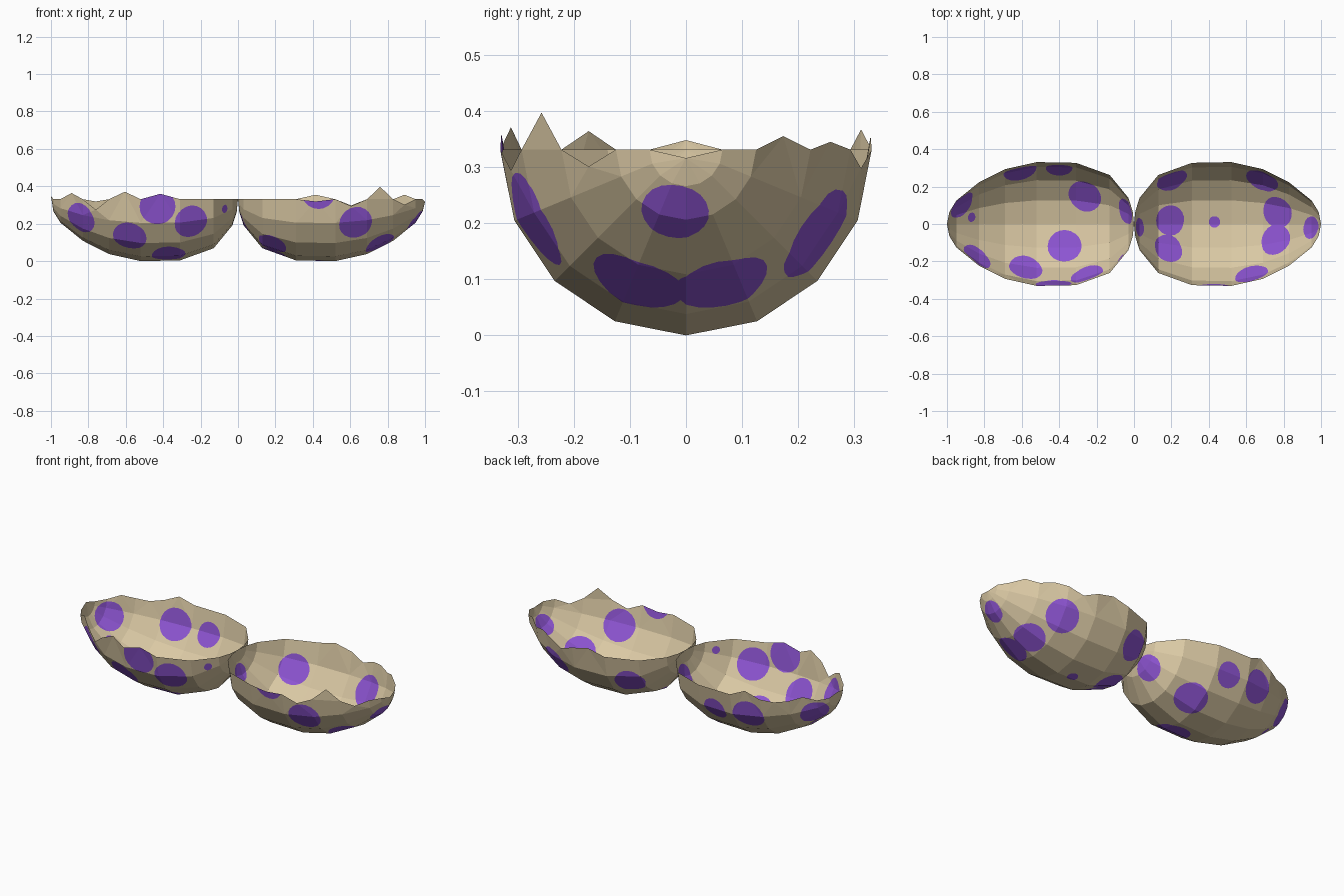
import bpy, bmesh
from math import sin, cos, pi, radians
from mathutils import Vector

cube = bpy.data.objects.get("Cube")
if cube:
    bpy.data.objects.remove(cube)

RIM = 0.331
# Egg outline: distance from blunt tip, radius
PROFILE = [(0, 0), (.007, .068), (.03, .14), (.13, .262), (.31, .327), (.52, .331),
           (.69, .293), (.83, .222), (.95, .125), (.987, .065), (1, 0)]
FIRST_JAG = 4  # outline segment where the broken rim begins
SIDES = 8


def make_material(name, colour):
    mat = bpy.data.materials.new(name)
    mat.use_nodes = True
    mat.diffuse_color = (*colour, 1)
    bsdf = mat.node_tree.nodes["Principled BSDF"]
    bsdf.inputs["Base Color"].default_value = (*colour, 1)
    bsdf.inputs["Roughness"].default_value = 0.8
    return mat


cream = make_material("shell_cream", (.70, .58, .37))
purple = make_material("spot_purple", (.27, .09, .65))


def radius_at(x):
    for (xa, ra), (xb, rb) in zip(PROFILE, PROFILE[1:]):
        if x <= xb:
            return ra + (rb - ra) * (x - xa) / (xb - xa)


def on_shell(x, r, angle):
    return Vector((x, r * sin(angle), RIM - r * cos(angle)))


def paint_spot(bm, x, degrees, size):
    """Cut a round patch out of the faces and colour it."""
    centre = on_shell(x, radius_at(x), radians(degrees))
    normal = Vector(((x - .47) / .25, centre.y / .11, (centre.z - RIM) / .11)).normalized()
    u = normal.orthogonal().normalized()
    v = normal.cross(u)
    inside = [f for f in bm.faces if f.normal.dot(normal) > .1]
    count = 20
    for k in range(count):
        out = u * cos(2 * pi * k / count) + v * sin(2 * pi * k / count)
        edge = centre + out * size
        parts = set(inside)
        for f in inside:
            parts.update(f.edges)
            parts.update(f.verts)
        cut = bmesh.ops.bisect_plane(bm, geom=list(parts), dist=1e-5, plane_co=edge, plane_no=out)
        inside = [f for f in cut["geom"] if isinstance(f, bmesh.types.BMFace)
                  and (f.calc_center_median() - edge).dot(out) < 0]
        if not inside:
            return
    for f in inside:
        f.material_index = 1


def make_shell(name, side, front_jags, back_jags, tip_lift, spots):
    bm = bmesh.new()
    rings = []
    for x, r in PROFILE:
        if r == 0:
            rings.append([bm.verts.new(on_shell(x, 0, 0))] * (SIDES + 1))
        else:
            rings.append([bm.verts.new(on_shell(x, r, pi * (j / SIDES - .5)))
                          for j in range(SIDES + 1)])

    # Broken rim: one raised or lowered point between neighbouring rings
    def rim_points(column, jags):
        points = {}
        for k, lift in enumerate(jags):
            i = FIRST_JAG + k
            mid = (rings[i][column].co + rings[i + 1][column].co) / 2
            points[i] = bm.verts.new(mid + Vector((0, 0, lift)))
        return points

    front, back = rim_points(0, front_jags), rim_points(SIDES, back_jags)
    for i in range(len(rings) - 1):
        a, b = rings[i], rings[i + 1]
        for j in range(SIDES):
            loop = [a[j]]
            if j == 0 and i in front:
                loop.append(front[i])
            loop += [b[j], b[j + 1]]
            if j == SIDES - 1 and i in back:
                loop.append(back[i])
            loop.append(a[j + 1])
            bm.faces.new(list(dict.fromkeys(loop)))
    rings[-1][0].co.z += tip_lift

    # Face outward, then split the uneven rim faces
    bm.normal_update()
    middle = Vector((.47, 0, RIM))
    bmesh.ops.reverse_faces(bm, faces=[
        f for f in bm.faces if f.normal.dot(f.calc_center_median() - middle) < 0])
    bmesh.ops.triangulate(bm, faces=[f for f in bm.faces if len(f.verts) > 4])
    for spot in spots:
        bm.normal_update()
        paint_spot(bm, *spot)

    if side < 0:
        for v in bm.verts:
            v.co.x = -v.co.x
        bmesh.ops.reverse_faces(bm, faces=bm.faces[:])
    mesh = bpy.data.meshes.new(name)
    bm.to_mesh(mesh)
    bm.free()
    mesh.materials.append(cream)
    mesh.materials.append(purple)
    obj = bpy.data.objects.new(name, mesh)
    bpy.context.scene.collection.objects.link(obj)


# Spots: distance from blunt tip, degrees round the shell (front is negative), radius
make_shell("left_shell_half", 1,
           [-.012, -.037, .066, -.03], [.024, -.033, .014, .024], -.015,
           [(.19, 4, .08), (.18, -29, .08), (.43, 2, .03), (.77, 15, .085),
            (.76, -20, .085), (.63, -65, .09), (.955, -10, .06), (.69, 57, .09),
            (.2, 57, .085), (.025, -8, .05), (.43, -97, .09)])
make_shell("right_shell_half", -1,
           [.029, .04, -.056, .033], [0, .036, -.012, .022], .017,
           [(.37, -22, .09), (.58, -50, .09), (.25, -66, .09), (.43, -83, .095),
            (.845, -60, .085), (.87, 11, .025), (.93, 50, .08), (.61, 67, .09),
            (.40, 66, .07), (.26, 30, .09), (.035, 29, .07), (.07, -74, .022)])
